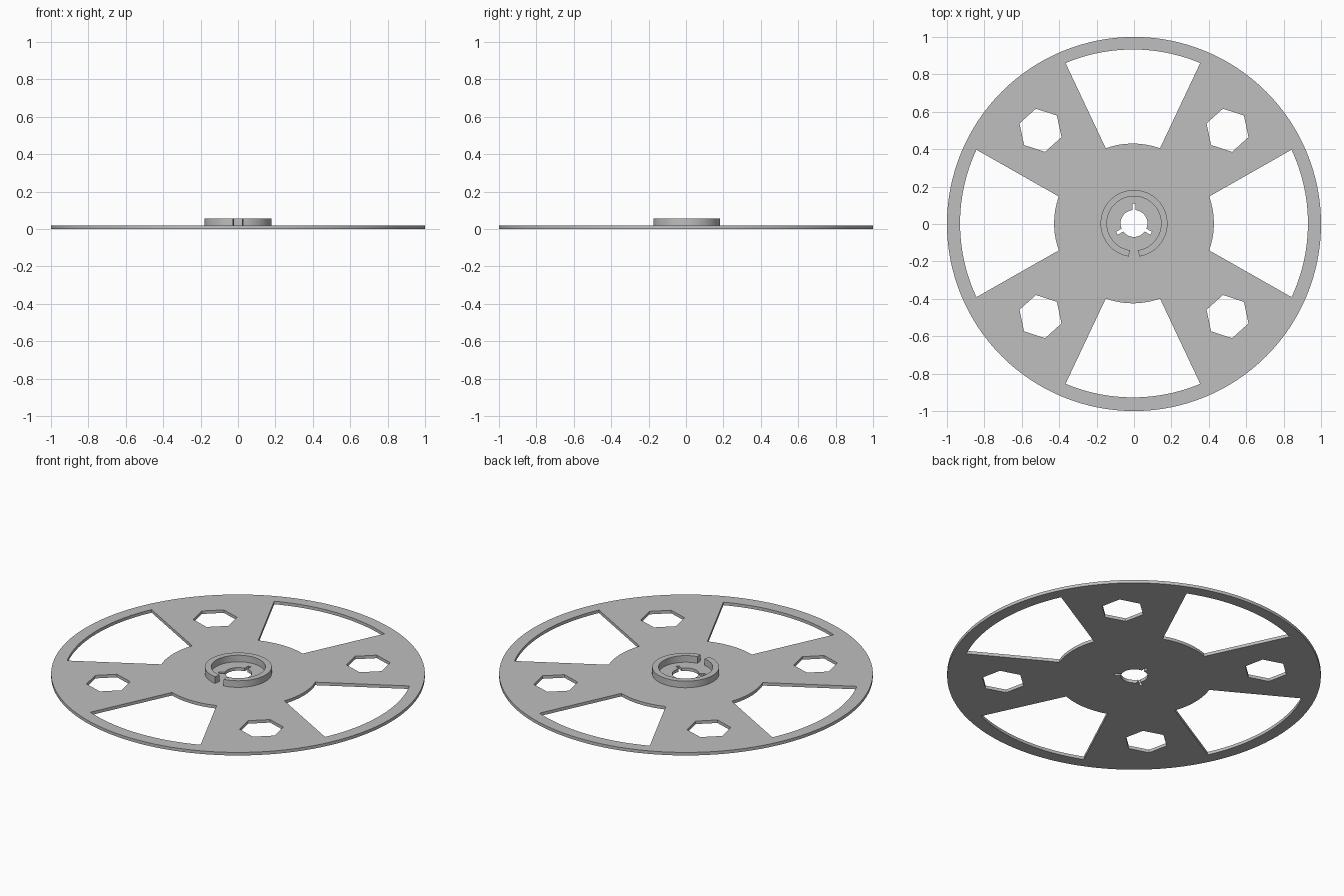
import bpy
import bmesh
from math import sin, cos, asin, pi, radians

if "Cube" in bpy.data.objects:
    bpy.data.objects.remove(bpy.data.objects["Cube"], do_unlink=True)

THICK = 0.018      # plate thickness
TOP = 0.057        # top of the collar
CY = 0.003         # slight offset of the cut-outs

grey = bpy.data.materials.new("plain grey")
grey.use_nodes = True
colour = (0.52, 0.52, 0.52, 1)
grey.diffuse_color = colour
grey.node_tree.nodes["Principled BSDF"].inputs["Base Color"].default_value = colour


def arc(r, a0, a1, n):
    """Points along an arc, angles in radians."""
    return [(r * cos(a0 + (a1 - a0) * i / n), r * sin(a0 + (a1 - a0) * i / n))
            for i in range(n + 1)]


def shift(pts, dx=0, dy=CY):
    return [(x + dx, y + dy) for x, y in pts]


def slab(name, outlines, z0, z1):
    """Filled flat outlines (inner ones become holes), extruded from z0 to z1."""
    curve = bpy.data.curves.new(name, "CURVE")
    curve.dimensions = "2D"
    curve.fill_mode = "BOTH"
    curve.extrude = (z1 - z0) / 2
    for pts in outlines:
        spline = curve.splines.new("POLY")
        spline.points.add(len(pts) - 1)
        for p, (x, y) in zip(spline.points, pts):
            p.co = (x, y, 0, 1)
        spline.use_cyclic_u = True
    obj = bpy.data.objects.new(name, curve)
    bpy.context.collection.objects.link(obj)
    bpy.ops.object.select_all(action="DESELECT")
    obj.select_set(True)
    bpy.context.view_layer.objects.active = obj
    bpy.ops.object.convert(target="MESH")
    obj = bpy.context.object
    # Weld walls to caps and lift to height
    bm = bmesh.new()
    bm.from_mesh(obj.data)
    bmesh.ops.remove_doubles(bm, verts=bm.verts, dist=0.0001)
    bmesh.ops.translate(bm, verts=bm.verts, vec=(0, 0, (z0 + z1) / 2))
    bmesh.ops.recalc_face_normals(bm, faces=bm.faces)
    bm.to_mesh(obj.data)
    bm.free()
    obj.data.materials.clear()
    obj.data.materials.append(grey)
    bpy.ops.object.shade_smooth_by_angle(angle=radians(30))
    return obj


def window(turn, half_outer, half_inner):
    """Opening between two arcs with straight sides, facing the angle turn."""
    a, b = asin(half_outer / 0.93), asin(half_inner / 0.427)
    return arc(0.93, turn - a, turn + a, 24) + arc(0.427, turn + b, turn - b, 16)


# Rim outline
outlines = [arc(1, 0, 2 * pi, 128)[:-1]]

# Four windows: narrower ones front and back, wider ones at the sides
for turn in (0, pi):
    outlines.append(shift(window(turn, 0.394, 0.144)))
for turn in (pi / 2, -pi / 2):
    outlines.append(shift(window(turn, 0.36, 0.145), dx=-0.006))

# Four hexagonal holes in the spokes
hexagon = arc(0.118, radians(102), radians(462), 6)[:-1]
for sx in (-1, 1):
    for sy in (-1, 1):
        outlines.append(shift(hexagon, sx * 0.5, sy * 0.498 + CY))

# Centre hole with three key notches
hole = []
notch, tip = asin(0.009 / 0.072), asin(0.009 / 0.106)
for k in range(3):
    a = pi / 2 + k * 2 * pi / 3
    hole += arc(0.106, a - tip, a + tip, 1)
    hole += arc(0.072, a + notch, a + 2 * pi / 3 - notch, 12)
outlines.append(shift(hole))

slab("wheel_plate", outlines, 0, THICK)

# Raised split collar with its gap at the front
gap = radians(9)
start, end = -pi / 2 + gap, 3 * pi / 2 - gap
collar = arc(0.179, start, end, 64) + arc(0.145, end, start, 64)
slab("split_collar", [shift(collar)], THICK, TOP)
